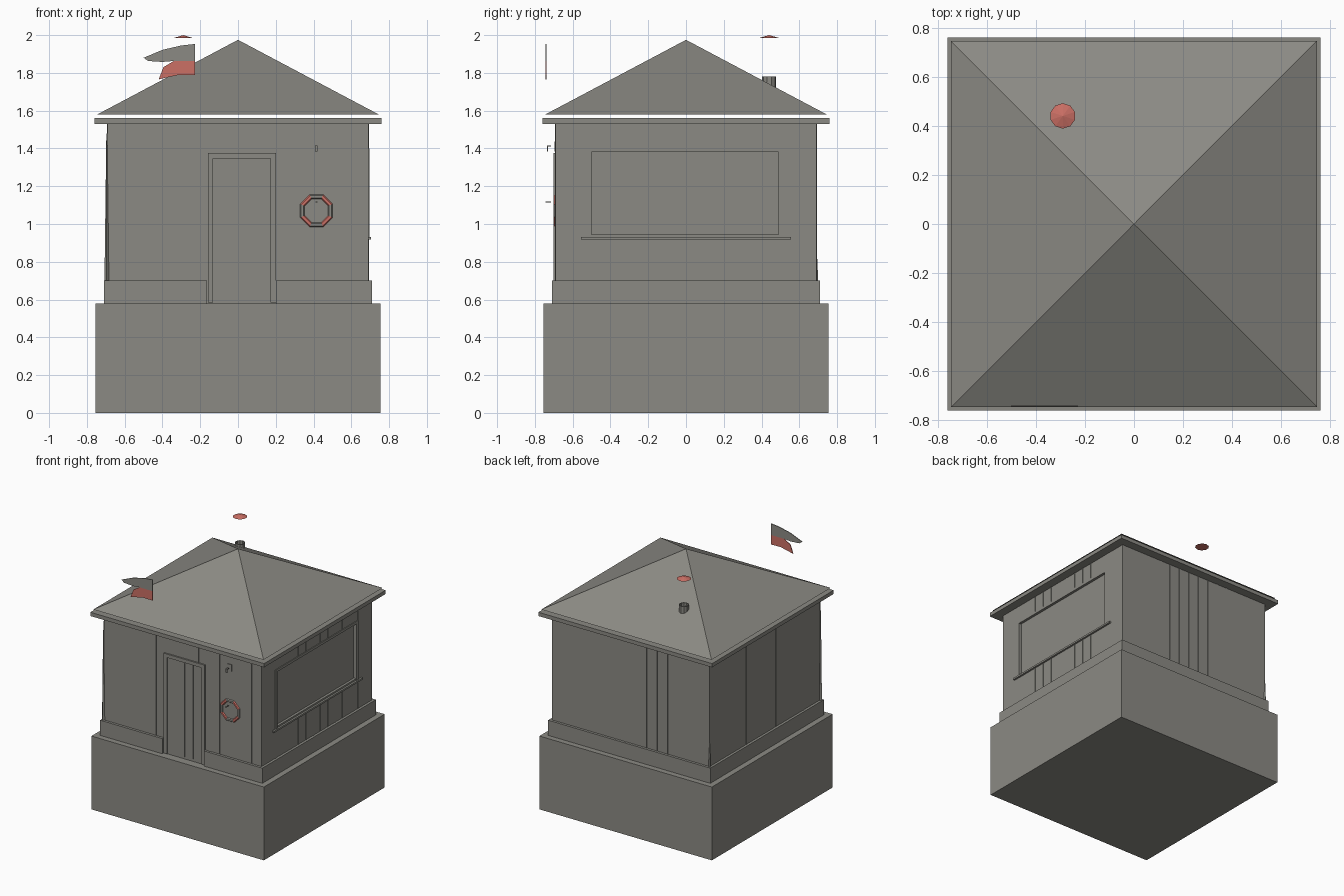
import bpy, bmesh, math
from mathutils import Matrix, Vector

if "Cube" in bpy.data.objects:
    bpy.data.objects.remove(bpy.data.objects["Cube"])


def material(name, rgb):
    m = bpy.data.materials.new(name)
    m.use_nodes = True
    m.diffuse_color = (*rgb, 1)
    m.node_tree.nodes["Principled BSDF"].inputs["Base Color"].default_value = (*rgb, 1)
    return m


GREY = material("warm_grey", (0.26, 0.255, 0.23))
RED = material("faded_red", (0.6, 0.16, 0.13))


def finish(name, bm, mats=(GREY,)):
    bmesh.ops.recalc_face_normals(bm, faces=bm.faces)
    me = bpy.data.meshes.new(name)
    bm.to_mesh(me)
    bm.free()
    for m in mats:
        me.materials.append(m)
    ob = bpy.data.objects.new(name, me)
    bpy.context.collection.objects.link(ob)
    return ob


def add_box(bm, lo, hi):
    lo, hi = Vector(lo), Vector(hi)
    mat = Matrix.Translation((lo + hi) / 2) @ Matrix.Diagonal((*(hi - lo), 1))
    bmesh.ops.create_cube(bm, size=1, matrix=mat)


def boxes(name, spans, turn=0):
    """Boxes given as (lo, hi) for the front wall, turned about z by quarter turns."""
    bm = bmesh.new()
    for lo, hi in spans:
        add_box(bm, lo, hi)
    bm.transform(Matrix.Rotation(turn * math.pi / 2, 4, "Z"))
    return finish(name, bm)


def square(name, half, z0, z1):
    return boxes(name, [((-half, -half, z0), (half, half, z1))])


def cone(name, sides, r1, r2, z0, z1, centre=(0, 0), mats=(GREY,), caps=True, spin=0):
    bm = bmesh.new()
    mat = Matrix.Translation((*centre, (z0 + z1) / 2)) @ Matrix.Rotation(spin, 4, "Z")
    bmesh.ops.create_cone(bm, cap_ends=caps, segments=sides, radius1=r1, radius2=r2,
                          depth=z1 - z0, matrix=mat)
    return finish(name, bm, mats)


def frame(x0, x1, z0, z1, w, y0, y1):
    """Upright bars and a head bar round an opening."""
    return [((x0, y0, z0), (x0 + w, y1, z1)), ((x1 - w, y0, z0), (x1, y1, z1)),
            ((x0 + w, y0, z1 - w), (x1 - w, y1, z1))]


W = 0.69     # wall half width
EAVES = 1.53

# Base, walls, eaves and roof
square("base_block", 0.755, 0, 0.58)
walls = square("walls", W, 0.58, EAVES)
square("eaves_board", 0.76, EAVES, 1.56)
cone("roof", 4, 0.745 * math.sqrt(2), 0, 1.58, 1.975, spin=math.pi / 4)

# Skirting, broken at the door
boxes("skirting", [((-0.71, -0.71, 0.58), (-0.165, -W, 0.7)),
                   ((0.2, -0.71, 0.58), (0.71, -W, 0.7)),
                   ((-0.71, W, 0.58), (0.71, 0.71, 0.7)),
                   ((-0.71, -W, 0.58), (-W, W, 0.7)),
                   ((W, -W, 0.58), (0.71, W, 0.7))])


# Cladding strips on the four walls
def strips(name, spans, turn):
    boxes(name, [((x - 0.004, -W - 0.003, z0), (x + 0.004, -W, z1)) for x, z0, z1 in spans], turn)


board_xs = [-0.32 + 0.0915 * i for i in range(8)]
strips("front_strips", [(x, 0.7, EAVES) for x in (-0.6, -0.32, -0.235, 0.235, 0.32, 0.6)]
       + [(x, 1.375, EAVES) for x in board_xs[2:6]], 0)
strips("window_wall_strips", [(x, z0, z1) for x in board_xs for z0, z1 in ((0.7, 0.92), (1.4, EAVES))]
       + [(x, 0.7, EAVES) for x in (-0.515, 0.515)], 1)
strips("back_strips", [(x, 0.7, EAVES) for x in board_xs], 2)
strips("side_strips", [(x, 0.7, EAVES) for x in (-0.32, -0.23, 0.14, 0.48)], 3)

# Window: shallow recess, frame and sill
cutter = boxes("window_cutter", [((-0.5, -W - 0.1, 0.945), (0.49, -W + 0.02, 1.385))], 1)
cutter.hide_render = True
cutter.hide_set(True)
cut = walls.modifiers.new("window_recess", "BOOLEAN")
cut.operation, cut.solver, cut.object = "DIFFERENCE", "EXACT", cutter
bpy.context.view_layer.objects.active = walls
bpy.ops.object.modifier_apply(modifier=cut.name)
bpy.data.objects.remove(cutter)
boxes("window_frame", frame(-0.52, 0.51, 0.93, 1.4, 0.02, -W - 0.006, -W + 0.01), 1)
boxes("window_sill", [((-0.555, -W - 0.015, 0.918), (0.555, -W, 0.932))], 1)

# Door with planks and frame
boxes("door_frame", frame(-0.16, 0.2, 0.585, 1.375, 0.028, -W - 0.012, -W))
boxes("door", [((-0.132, -W - 0.003, 0.59), (0.172, -W, 1.347))])
boxes("door_strips", [((x - 0.004, -W - 0.006, 0.6), (x + 0.004, -W, 1.34))
                      for x in (-0.06, 0.017, 0.09)])

# Lifebuoy: eight flat segments, alternating colours
bm = bmesh.new()
rings = []
for r, y in ((0.093, -W), (0.087, -W - 0.008), (0.073, -W - 0.008), (0.067, -W)):
    rings.append([bm.verts.new((0.415 + r * math.cos((i - 0.5) * math.pi / 4), y,
                                1.07 + r * math.sin((i - 0.5) * math.pi / 4))) for i in range(8)])
for a, b in zip(rings, rings[1:]):
    for i in range(8):
        j = (i + 1) % 8
        bm.faces.new((a[i], a[j], b[j], b[i])).material_index = i % 2
finish("lifebuoy", bm, (GREY, RED))

# Wall lamp and lifebuoy hook
boxes("wall_lamp", [((0.397, -W - 0.006, 1.385), (0.43, -W, 1.437)),
                    ((0.407, -0.735, 1.41), (0.42, -0.715, 1.416)),
                    ((0.407, -0.735, 1.385), (0.42, -0.731, 1.41))])
boxes("lifebuoy_hook", [((0.41, -0.745, 1.115), (0.42, -0.715, 1.12))])

# Thin leaning poles at the corner
cone("corner_pole", 4, 0.012, 0.002, 0.7, 1.48, (-0.695, -0.69))
cone("short_corner_pole", 4, 0.01, 0.002, 0.7, 0.88, (-0.69, 0.69))


# Two-colour flag
def flag(name, outline, mat):
    bm = bmesh.new()
    face = bm.faces.new([bm.verts.new((x, -0.744, z)) for x, z in outline])
    new = bmesh.ops.extrude_face_region(bm, geom=[face])["geom"]
    bmesh.ops.translate(bm, vec=(0, 0.006, 0),
                        verts=[v for v in new if isinstance(v, bmesh.types.BMVert)])
    finish(name, bm, (mat,))


flag("flag_upper", [(-0.227, 1.953), (-0.3, 1.945), (-0.4, 1.922), (-0.5, 1.88),
                    (-0.475, 1.863), (-0.4, 1.858), (-0.34, 1.863), (-0.227, 1.863)], GREY)
flag("flag_lower", [(-0.227, 1.863), (-0.34, 1.863), (-0.395, 1.83), (-0.42, 1.765),
                    (-0.38, 1.775), (-0.31, 1.79), (-0.227, 1.788)], RED)

# Chimney pipe, open at the top, and its floating cap
pipe = cone("chimney_pipe", 10, 0.037, 0.037, 1.69, 1.78, (-0.29, 0.44), caps=False)
shell = pipe.modifiers.new("wall", "SOLIDIFY")
shell.thickness = 0.006
cone("chimney_cap", 10, 0.052, 0, 1.985, 2.0, (-0.29, 0.44), (RED,))
